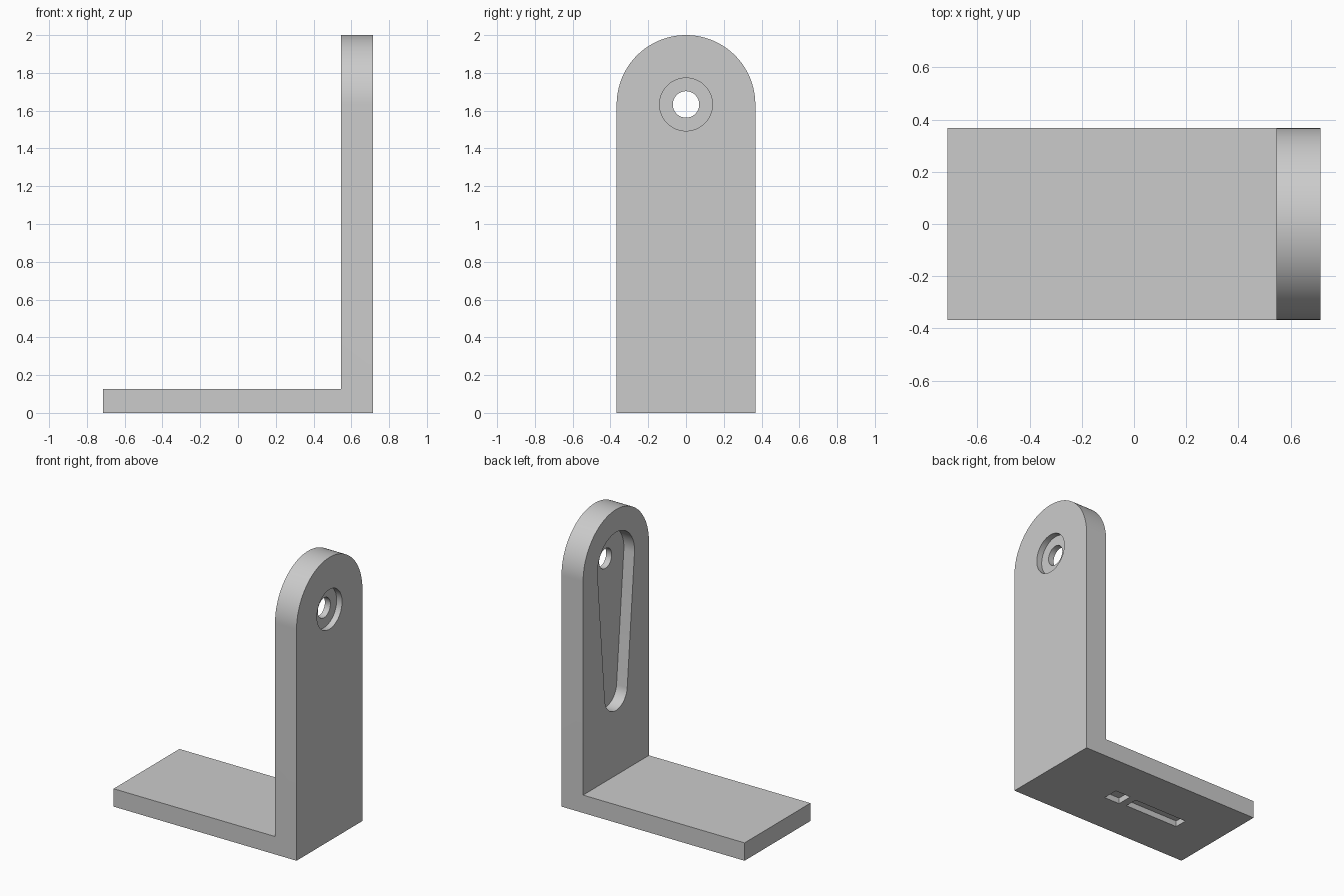
import bpy, bmesh
from math import pi, sin, cos, asin, radians
from mathutils import Vector

cube = bpy.data.objects.get("Cube")
if cube:
    bpy.data.objects.remove(cube, do_unlink=True)

HALF_X, HALF_Y = 0.714, 0.367      # footprint half sizes
INNER_X = 0.546                    # inner face of the upright
BASE_TOP = 0.126
HOLE_Z = 2 - HALF_Y                # centre of the arch and of the hole

grey = bpy.data.materials.new("plain grey")
grey.use_nodes = True
colour = (0.6, 0.6, 0.6, 1)
grey.diffuse_color = colour
grey.node_tree.nodes["Principled BSDF"].inputs["Base Color"].default_value = colour


def prism(name, points, offset):
    """Extrude a flat outline of 3D points along offset."""
    bm = bmesh.new()
    face = bm.faces.new([bm.verts.new(p) for p in points])
    out = bmesh.ops.extrude_face_region(bm, geom=[face])
    moved = [v for v in out["geom"] if isinstance(v, bmesh.types.BMVert)]
    bmesh.ops.translate(bm, verts=moved, vec=Vector(offset))
    bmesh.ops.recalc_face_normals(bm, faces=bm.faces)
    mesh = bpy.data.meshes.new(name)
    bm.to_mesh(mesh)
    bm.free()
    mesh.materials.append(grey)
    obj = bpy.data.objects.new(name, mesh)
    bpy.context.collection.objects.link(obj)
    return obj


def arc(radius, z, start, end, steps):
    """Arc points as (y, z) pairs around y = 0."""
    return [(radius * cos(a), z + radius * sin(a))
            for a in (start + (end - start) * i / steps for i in range(steps + 1))]


def along_x(name, outline, x0, x1):
    return prism(name, [(x0, y, z) for y, z in outline], (x1 - x0, 0, 0))


def box(name, x0, x1, half_y, z0, z1):
    outline = [(-half_y, z0), (half_y, z0), (half_y, z1), (-half_y, z1)]
    return along_x(name, outline, x0, x1)


def disc(name, radius, x0, x1):
    return along_x(name, arc(radius, HOLE_Z, 0, 2 * pi, 64)[:-1], x0, x1)


def combine(target, tool, operation):
    """Apply a boolean and remove the tool."""
    tool.hide_render = True
    mod = target.modifiers.new(tool.name, "BOOLEAN")
    mod.operation, mod.object, mod.solver = operation, tool, "EXACT"
    bpy.context.view_layer.objects.active = target
    bpy.ops.object.modifier_apply(modifier=mod.name)
    bpy.data.objects.remove(tool, do_unlink=True)


# L-shaped bracket, trimmed to a rounded top
ell = [(-HALF_X, 0), (HALF_X, 0), (HALF_X, 2.1), (INNER_X, 2.1),
       (INNER_X, BASE_TOP), (-HALF_X, BASE_TOP)]
bracket = prism("angle_bracket", [(x, -0.5, z) for x, z in ell], (0, 1, 0))
arch = [(-HALF_Y, -0.1), (HALF_Y, -0.1)] + arc(HALF_Y, HOLE_Z, 0, pi, 64)
combine(bracket, along_x("arch_trim", arch, -1, 1), "INTERSECT")

# Tapered pocket on the inner face of the upright
top_r, low_r, low_z = 0.206, 0.125, 0.708
tilt = asin((top_r - low_r) / (HOLE_Z - low_z))
pocket = (arc(top_r, HOLE_Z, -tilt, pi + tilt, 48)
          + arc(low_r, low_z, pi + tilt, 2 * pi - tilt, 48))
pocket_floor = INNER_X + 0.083
combine(bracket, along_x("tapered_pocket", pocket, 0.4, pocket_floor), "DIFFERENCE")

# Stepped bolt hole
combine(bracket, disc("counterbore", 0.14, HALF_X - 0.042, 0.9), "DIFFERENCE")
combine(bracket, disc("bolt_hole", 0.07, 0.4, 0.9), "DIFFERENCE")

# Shallow recesses under the base
combine(bracket, box("square_recess", 0.08, 0.203, 0.057, -0.1, 0.042), "DIFFERENCE")
combine(bracket, box("long_recess", -0.4, 0.026, 0.047, -0.1, 0.042), "DIFFERENCE")

# Smooth curved walls, keep edges crisp
for o in bpy.context.selected_objects:
    o.select_set(False)
bracket.select_set(True)
bpy.context.view_layer.objects.active = bracket
bpy.ops.object.shade_smooth_by_angle(angle=radians(30))
